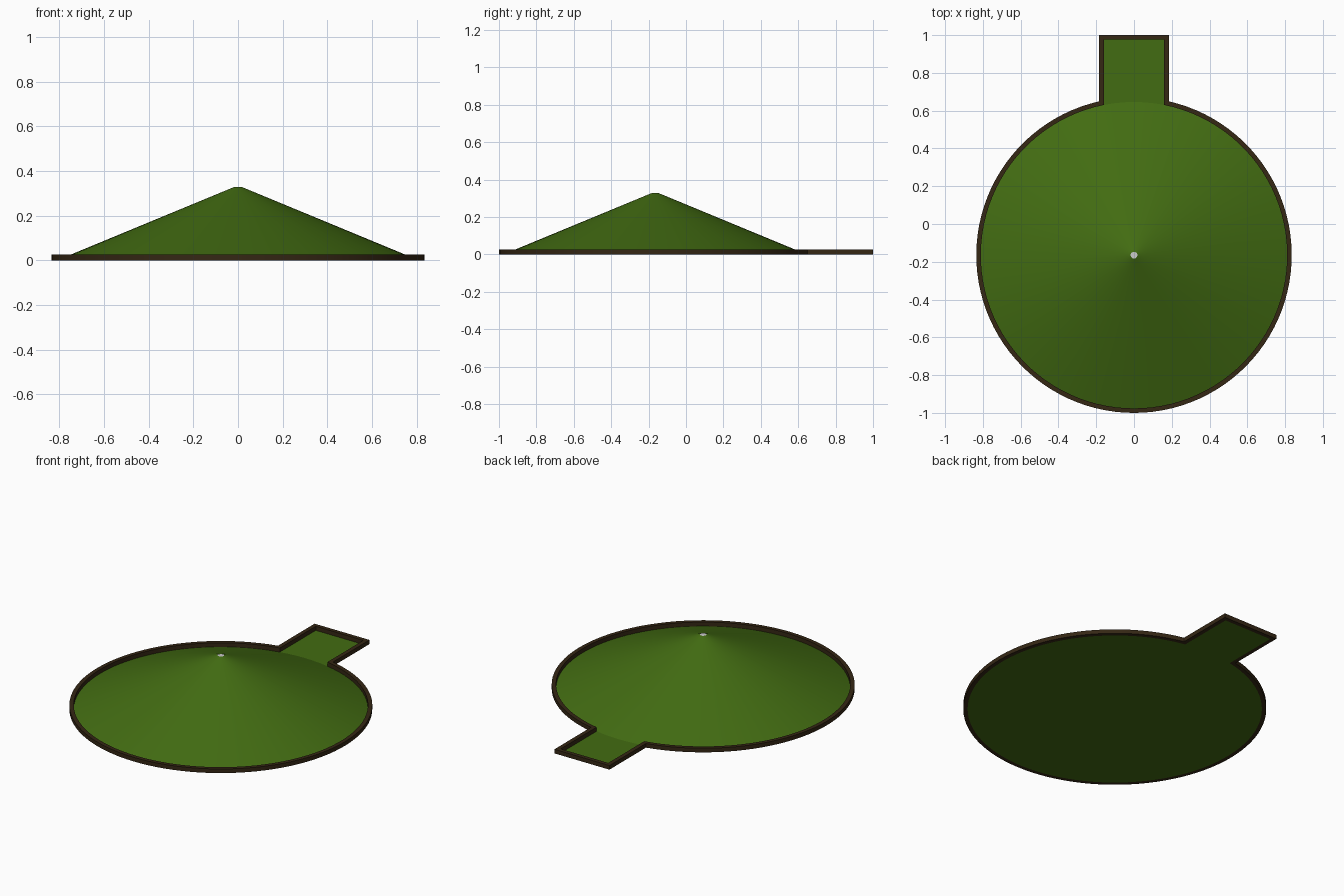
import bpy, bmesh
from math import asin, sin, cos, pi

if "Cube" in bpy.data.objects:
    bpy.data.objects.remove(bpy.data.objects["Cube"])

CY = -0.165   # centre of the round part
N = 96        # arc segments

def material(name, col):
    m = bpy.data.materials.new(name)
    m.diffuse_color = (*col, 1)
    m.use_nodes = True
    m.node_tree.nodes["Principled BSDF"].inputs["Base Color"].default_value = m.diffuse_color
    return m

green = material("grass_green", (0.055, 0.15, 0.006))
brown = material("dark_brown", (0.035, 0.02, 0.007))

def outline(r, half_w, y_end):
    """Circle with a rectangular tab at the back, clockwise from the tab."""
    a = asin(half_w / r)
    pts = [(r * sin(t), CY + r * cos(t))
           for t in (a + (2 * pi - 2 * a) * i / N for i in range(N + 1))]
    return pts + [(-half_w, y_end), (half_w, y_end)]

def finish(name, bm, mat=None):
    bmesh.ops.recalc_face_normals(bm, faces=bm.faces)
    me = bpy.data.meshes.new(name)
    bm.to_mesh(me)
    bm.free()
    ob = bpy.data.objects.new(name, me)
    bpy.context.collection.objects.link(ob)
    if mat:
        me.materials.append(mat)
    bpy.ops.object.select_all(action='DESELECT')
    bpy.context.view_layer.objects.active = ob
    ob.select_set(True)
    bpy.ops.object.shade_smooth_by_angle(angle=0.5)
    return ob

outer = outline(0.835, 0.185, 1.0)
inner = outline(0.811, 0.16, 0.976)

# Raised border following the whole outline
bm = bmesh.new()
rings = [[bm.verts.new((x, y, z)) for x, y in pts]
         for pts, z in ((outer, 0), (outer, 0.025), (inner, 0.025), (inner, 0))]
n = len(outer)
for k in range(4):
    a, b = rings[k], rings[(k + 1) % 4]
    for i in range(n):
        j = (i + 1) % n
        bm.faces.new((a[i], a[j], b[j], b[i]))
finish("border_rim", bm, brown)

# Flat floor inside the border
bm = bmesh.new()
bm.faces.new([bm.verts.new((x, y, 0)) for x, y in reversed(inner)])
finish("floor", bm, green)

# Conical mound
bm = bmesh.new()
bmesh.ops.create_cone(bm, segments=N, radius1=0.811, radius2=0.018, depth=0.328, cap_ends=False)
bmesh.ops.translate(bm, verts=bm.verts, vec=(0, CY, 0.164))
finish("mound", bm, green)

# Small grey cap on the peak
bm = bmesh.new()
bmesh.ops.create_circle(bm, segments=N, radius=0.018, cap_ends=True)
bmesh.ops.translate(bm, verts=bm.verts, vec=(0, CY, 0.328))
finish("peak_cap", bm)
